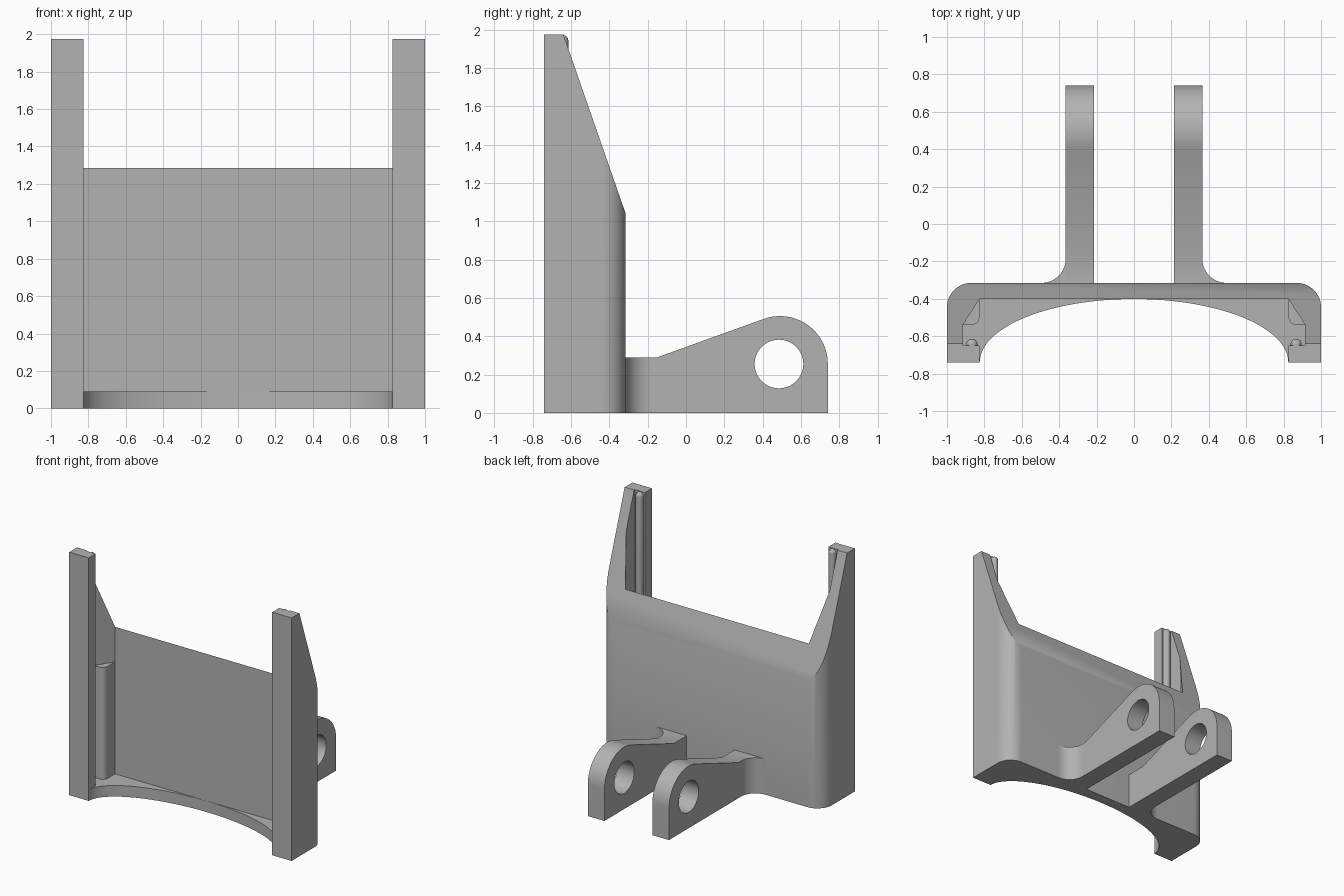
import bpy, bmesh, math
from mathutils import Vector

if "Cube" in bpy.data.objects:
    bpy.data.objects.remove(bpy.data.objects["Cube"])

grey = bpy.data.materials.new("plain grey")
grey.diffuse_color = (0.45, 0.45, 0.45, 1)
grey.use_nodes = True
grey.node_tree.nodes["Principled BSDF"].inputs["Base Color"].default_value = grey.diffuse_color
H = 1.975


def arc(cx, cy, rx, ry, a0, a1, n):
    """Points along an elliptical arc, angles in degrees."""
    out = []
    for i in range(n + 1):
        a = math.radians(a0 + (a1 - a0) * i / n)
        out.append((cx + rx * math.cos(a), cy + ry * math.sin(a)))
    return out


def finish(name, mesh):
    ob = bpy.data.objects.new(name, mesh)
    bpy.context.collection.objects.link(ob)
    mesh.materials.clear()
    mesh.materials.append(grey)
    bpy.ops.object.select_all(action='DESELECT')
    ob.select_set(True)
    bpy.context.view_layer.objects.active = ob
    bpy.ops.object.shade_smooth_by_angle(angle=math.radians(30))
    return ob


def prism(name, pts, z0, z1, cut=None):
    """Extrude an xy outline upward; optionally slice off the top along a plane."""
    bm = bmesh.new()
    face = bm.faces.new([bm.verts.new((x, y, z0)) for x, y in pts])
    ext = bmesh.ops.extrude_face_region(bm, geom=[face], use_keep_orig=True)
    top = [g for g in ext["geom"] if isinstance(g, bmesh.types.BMVert)]
    bmesh.ops.translate(bm, verts=top, vec=(0, 0, z1 - z0))
    if cut:
        bmesh.ops.bisect_plane(bm, geom=bm.verts[:] + bm.edges[:] + bm.faces[:],
                               plane_co=cut[0], plane_no=cut[1], clear_outer=True)
        bmesh.ops.holes_fill(bm, edges=[e for e in bm.edges if e.is_boundary], sides=0)
    bmesh.ops.recalc_face_normals(bm, faces=bm.faces[:])
    me = bpy.data.meshes.new(name)
    bm.to_mesh(me)
    bm.free()
    return finish(name, me)


# Channel-shaped shell: back wall, side walls and front flanges, top sliced at a slope
half = [(0.825, -0.40), (0.915, -0.54), (0.915, -0.65), (0.825, -0.65),
        (0.825, -0.74), (1.0, -0.74)] + arc(0.87, -0.445, 0.13, 0.13, 0, 90, 12)
slope = (Vector((0, -0.64, H)), Vector((0, H - 1.04, 0.325)).normalized())
prism("channel_shell", half + [(-x, y) for x, y in reversed(half)], 0, H, slope)

# Floor lip with the curved front cut-out
side = [(0.825, -0.65), (0.915, -0.65), (0.915, -0.54), (0.825, -0.40)]
floor = arc(0, -0.74, 0.825, 0.339, 180, 0, 48) + side
floor += [(-x, y) for x, y in reversed(side)]
prism("floor_lip", floor, 0, 0.09)

# Lug outline in the yz plane, with its pin hole
lug_loops = [
    [(-0.32, 0), (0.74, 0)] + arc(0.49, 0.255, 0.25, 0.25, 0, 110, 24)
    + [(-0.15, 0.29), (-0.32, 0.29)],
    arc(0.485, 0.255, 0.127, 0.127, 0, 352.5, 47),
]

for s, label in ((1, "right"), (-1, "left")):
    # Rounded stop block in the inside corner
    block = [(0.825, -0.40), (0.915, -0.54)] + arc(0.87, -0.495, 0.045, 0.045, 270, 180, 8)
    prism("corner_block_" + label, [(s * x, y) for x, y in block], 0.09, 1.0)

    # Bead along the back of the flange, with a round tip
    bm = bmesh.new()
    bmesh.ops.create_uvsphere(bm, u_segments=24, v_segments=16, radius=0.03)
    low = [v for v in bm.verts if v.co.z < -0.001]
    for v in low:
        v.co.z -= 1.85
    bmesh.ops.translate(bm, verts=bm.verts[:], vec=(s * 0.867, -0.644, 1.942))
    me = bpy.data.meshes.new("flange_bead")
    bm.to_mesh(me)
    bm.free()
    finish("flange_bead_" + label, me)

    # Hinge lug
    cu = bpy.data.curves.new("lug_outline", 'CURVE')
    cu.dimensions = '2D'
    cu.fill_mode = 'BOTH'
    cu.extrude = 0.075
    for loop in lug_loops:
        sp = cu.splines.new('POLY')
        sp.points.add(len(loop) - 1)
        for p, (a, b) in zip(sp.points, loop):
            p.co = (a, b, 0, 1)
        sp.use_cyclic_u = True
    tmp = bpy.data.objects.new("lug_outline", cu)
    bpy.context.collection.objects.link(tmp)
    bpy.context.view_layer.update()
    me = bpy.data.meshes.new_from_object(tmp.evaluated_get(bpy.context.evaluated_depsgraph_get()))
    bpy.data.objects.remove(tmp)
    bm = bmesh.new()
    bm.from_mesh(me)
    bmesh.ops.remove_doubles(bm, verts=bm.verts[:], dist=0.0001)
    bmesh.ops.recalc_face_normals(bm, faces=bm.faces[:])
    bm.to_mesh(me)
    bm.free()
    lug = finish("hinge_lug_" + label, me)
    lug.rotation_euler = (math.pi / 2, 0, math.pi / 2)
    lug.location.x = s * 0.29

    # Concave fillet where the lug meets the back wall
    fillet = [(0.36, -0.32), (0.36, -0.185)] + arc(0.495, -0.185, 0.13, 0.13, 180, 270, 12)
    fillet.append((0.495, -0.32))
    prism("lug_fillet_" + label, [(s * x, y) for x, y in fillet], 0, 0.29)
